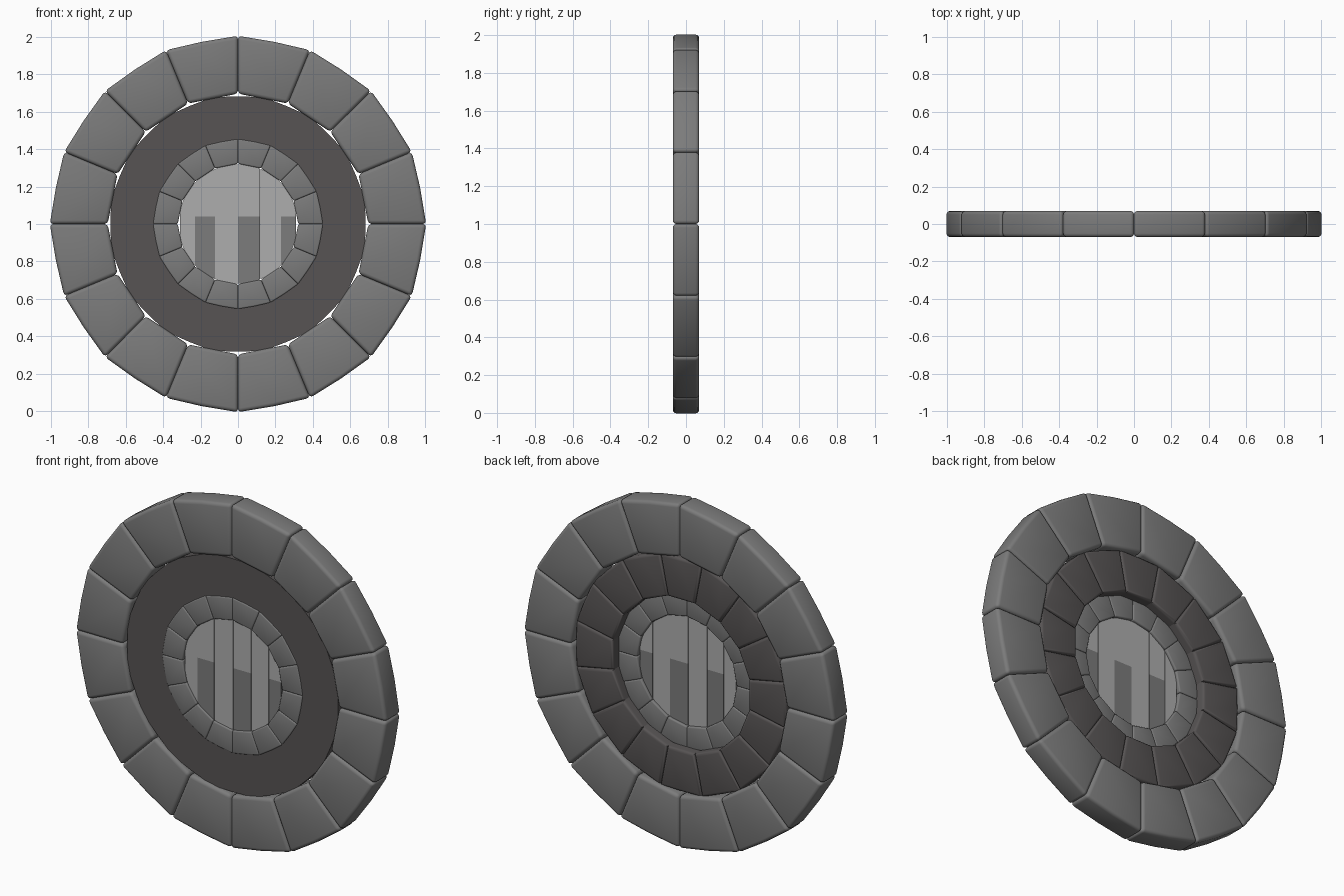
import bpy, bmesh
from math import sin, cos, tau, sqrt, radians

if "Cube" in bpy.data.objects:
    bpy.data.objects.remove(bpy.data.objects["Cube"])

def material(name, c):
    m = bpy.data.materials.new(name)
    m.diffuse_color = (*c, 1)
    m.use_nodes = True
    m.node_tree.nodes["Principled BSDF"].inputs["Base Color"].default_value = m.diffuse_color
    return m

STONE = material("stone", (0.20, 0.20, 0.20))
DARK = material("dark_stone", (0.095, 0.088, 0.088))
LIGHT_WOOD = material("light_plank", (0.42, 0.42, 0.42))
GREY_WOOD = material("grey_plank", (0.20, 0.20, 0.20))

def prism(bm, pts, y0, y1):
    """Extrude an x/z outline between two depths; return its geometry."""
    a = [bm.verts.new((x, y0, z)) for x, z in pts]
    b = [bm.verts.new((x, y1, z)) for x, z in pts]
    bm.faces.new(a)
    bm.faces.new(b[::-1])
    n = len(pts)
    for i in range(n):
        j = (i + 1) % n
        bm.faces.new((a[i], b[i], b[j], a[j]))

def finish(name, bm, mat, smooth=True):
    bmesh.ops.recalc_face_normals(bm, faces=bm.faces)
    me = bpy.data.meshes.new(name)
    bm.to_mesh(me)
    bm.free()
    me.materials.append(mat)
    ob = bpy.data.objects.new(name, me)
    bpy.context.collection.objects.link(ob)
    if smooth:
        bpy.ops.object.select_all(action='DESELECT')
        bpy.context.view_layer.objects.active = ob
        ob.select_set(True)
        bpy.ops.object.shade_smooth_by_angle(angle=radians(35))
    return ob

def block_ring(name, r_in, r_out, r_mid, y0, y1, offset, bevel, mat, back_only=False):
    """Sixteen wedge blocks around the hub."""
    bm = bmesh.new()
    step = tau / 16
    for i in range(16):
        a0 = (i + offset) * step
        a1 = a0 + step
        polar = [(r_in, a0), (r_out, a0), (r_mid, (a0 + a1) / 2), (r_out, a1), (r_in, a1)]
        prism(bm, [(r * sin(a), 1 + r * cos(a)) for r, a in polar], y0, y1)
    bmesh.ops.recalc_face_normals(bm, faces=bm.faces)
    edges = [e for e in bm.edges if e.calc_face_angle() > radians(30)]
    if back_only:
        edges = [e for e in edges if all(v.co.y > (y0 + y1) / 2 for v in e.verts)]
    bmesh.ops.bevel(bm, geom=edges, offset=bevel, segments=3, profile=0.5, affect='EDGES')
    return finish(name, bm, mat)

# Stone rings, outside to inside
block_ring("outer_stone_ring", 0.697, 1.006, 0.993, -0.07, 0.07, 0, 0.02, STONE)
block_ring("middle_stone_ring", 0.447, 0.692, 0.682, -0.05, 0.05, 0.5, 0.016, DARK, True)
block_ring("inner_stone_ring", 0.322, 0.455, 0.449, -0.055, -0.005, 0, 0.008, STONE)

# Central planks, clipped to the round opening
R = 0.319
cuts = [-0.312, -0.23, -0.123, 0.0, 0.118, 0.23, 0.312]

def plank(name, x0, x1, split, sign, mat):
    xs = [x0 + (x1 - x0) * k / 5 for k in range(6)]
    arc = [(x, 1 + sign * sqrt(R * R - x * x)) for x in xs]
    arc = [(x, max(z, split + 0.002) if sign > 0 else min(z, split - 0.002)) for x, z in arc]
    bm = bmesh.new()
    prism(bm, [(x0, split)] + arc + [(x1, split)], -0.045, -0.02)
    finish(name, bm, mat, False)

for i in range(6):
    odd = i % 2 == 1
    split = 1.04 if odd else 0.957
    x0, x1 = cuts[i] + 0.001, cuts[i + 1] - 0.001
    plank(f"upper_plank_{i + 1}", x0, x1, split, 1, LIGHT_WOOD)
    plank(f"lower_plank_{i + 1}", x0, x1, split, -1, GREY_WOOD if odd else LIGHT_WOOD)
